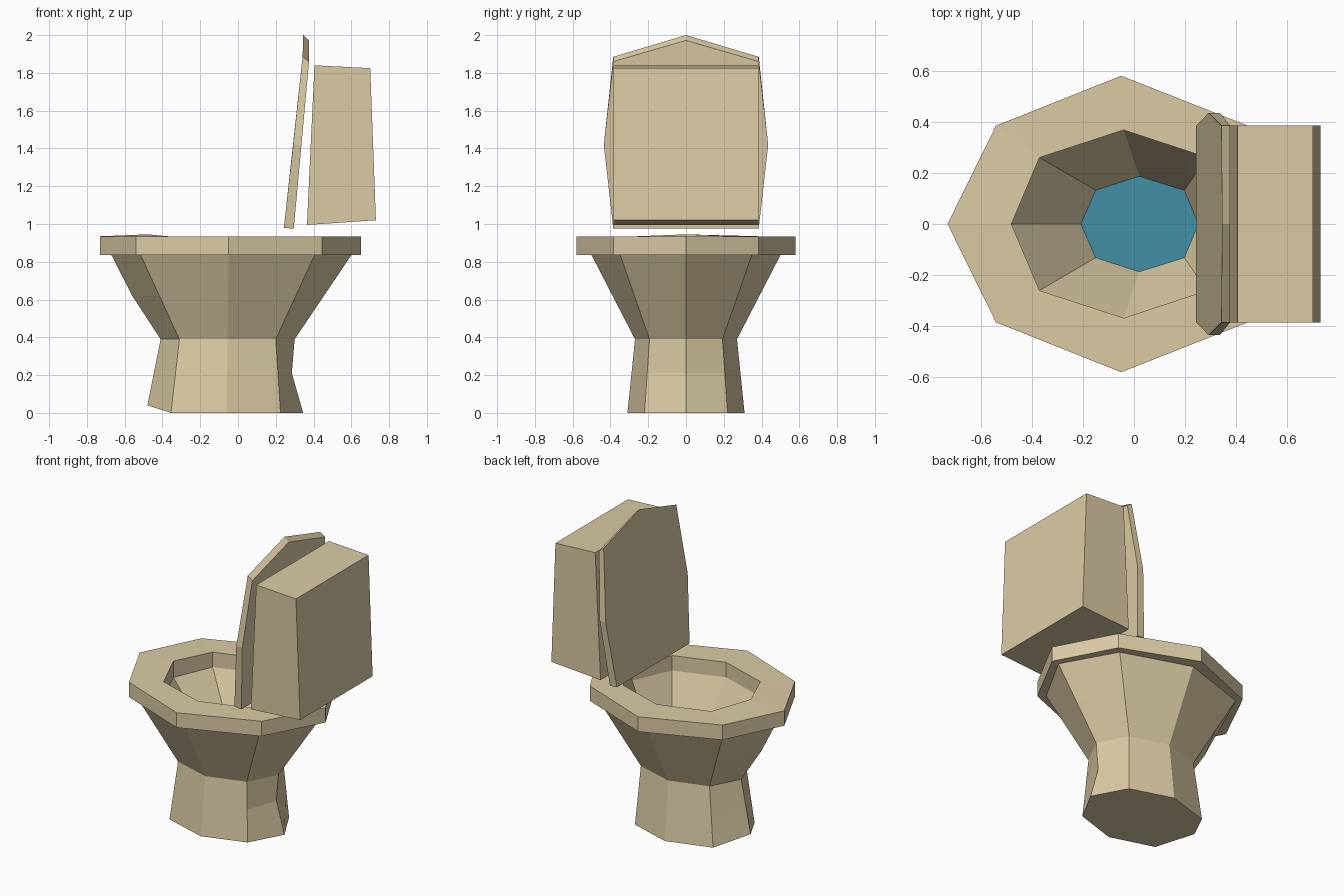
import bpy
from mathutils import Vector

if "Cube" in bpy.data.objects:
    bpy.data.objects.remove(bpy.data.objects["Cube"])


def material(name, rgb):
    m = bpy.data.materials.new(name)
    m.diffuse_color = (*rgb, 1.0)
    m.use_nodes = True
    m.node_tree.nodes["Principled BSDF"].inputs["Base Color"].default_value = m.diffuse_color
    return m


CERAMIC = material("beige ceramic", (0.71, 0.60, 0.375))
WATER = material("water blue", (0.054, 0.28, 0.39))


def make(name, verts, faces, mat):
    me = bpy.data.meshes.new(name)
    me.from_pydata([tuple(v) for v in verts], [], faces)
    me.materials.append(mat)
    ob = bpy.data.objects.new(name, me)
    bpy.context.collection.objects.link(ob)
    return ob


def ring(z, front, f, m, b, back):
    """Eight-sided ring, symmetric in y; f, m, b are (x, half width)."""
    half = [f, m, b]
    pts = [(front, 0)] + [(x, -y) for x, y in half] + [(back, 0)]
    pts += [(x, y) for x, y in reversed(half)]
    return [Vector((x, y, z)) for x, y in pts]


def blend(a, b, t):
    return [p.lerp(q, t) for p, q in zip(a, b)]


def loft(name, rings, mat, cap_start=False, cap_end=False):
    n = len(rings[0])
    verts = [v for r in rings for v in r]
    faces = []
    for k in range(len(rings) - 1):
        for i in range(n):
            j = (i + 1) % n
            faces.append((k * n + i, k * n + j, (k + 1) * n + j, (k + 1) * n + i))
    if cap_start:
        faces.append(tuple(reversed(range(n))))
    if cap_end:
        faces.append(tuple(range(len(verts) - n, len(verts))))
    return make(name, verts, faces, mat)


# Pedestal and outer bowl
base = ring(0, -0.48, (-0.355, 0.22), (-0.06, 0.31), (0.225, 0.22), 0.345)
base[0].z = 0.04
neck = ring(0.39, -0.41, (-0.31, 0.193), (-0.055, 0.27), (0.2, 0.193), 0.30)
rim = ring(0.835, -0.67, (-0.515, 0.348), (-0.05, 0.50), (0.405, 0.348), 0.60)
foot = blend(base, neck, 0.54)
foot[4].x = 0.285
belly = blend(neck, rim, 0.517)
belly[0].x = -0.56
loft("pedestal_bowl", [base, foot, neck, belly, rim], CERAMIC, cap_start=True)

# Seat ring, its inner front corner slightly raised
low = ring(0.835, -0.73, (-0.54, 0.385), (-0.05, 0.58), (0.445, 0.385), 0.65)
high = [v + Vector((0, 0, 0.10)) for v in low]
hole = ring(0.935, -0.48, (-0.37, 0.26), (-0.04, 0.368), (0.285, 0.26), 0.40)
hole_low = [Vector((v.x, v.y, 0.835)) for v in hole]
hole[0].z = 0.945
loft("seat", [rim, low, high, hole, hole_low], CERAMIC)

# Bowl interior and water
pool = ring(0.48, -0.208, (-0.15, 0.132), (0.02, 0.187), (0.197, 0.132), 0.252)
loft("bowl_interior", [hole_low, pool], CERAMIC)
make("water", pool, [tuple(range(8))], WATER)


def slab(name, front, back):
    """Plate between two outlines of the same point count."""
    return loft(name, [back, front], CERAMIC, True, True)


def outline(points):
    """Mirror (x, half width, z) points in y, seen counterclockwise from -x."""
    left = [Vector((x, -y, z)) for x, y, z in points]
    right = [Vector((x, y, z)) for x, y, z in reversed(points) if y > 0]
    return list(reversed(left + right))


# Tank
slab("tank",
     outline([(0.365, 0.385, 0.995), (0.405, 0.385, 1.84)]),
     outline([(0.73, 0.385, 1.02), (0.70, 0.385, 1.825)]))

# Raised lid
slab("lid",
     outline([(0.243, 0.385, 0.98), (0.292, 0.435, 1.42), (0.342, 0.385, 1.885), (0.345, 0, 2.0)]),
     outline([(0.295, 0.385, 0.975), (0.336, 0.435, 1.42), (0.376, 0.385, 1.86), (0.376, 0, 1.972)]))

# Keep every face outward on the closed solids
import bmesh
for name in ("tank", "lid"):
    me = bpy.data.objects[name].data
    bm = bmesh.new()
    bm.from_mesh(me)
    bmesh.ops.recalc_face_normals(bm, faces=bm.faces)
    bm.to_mesh(me)
    bm.free()
